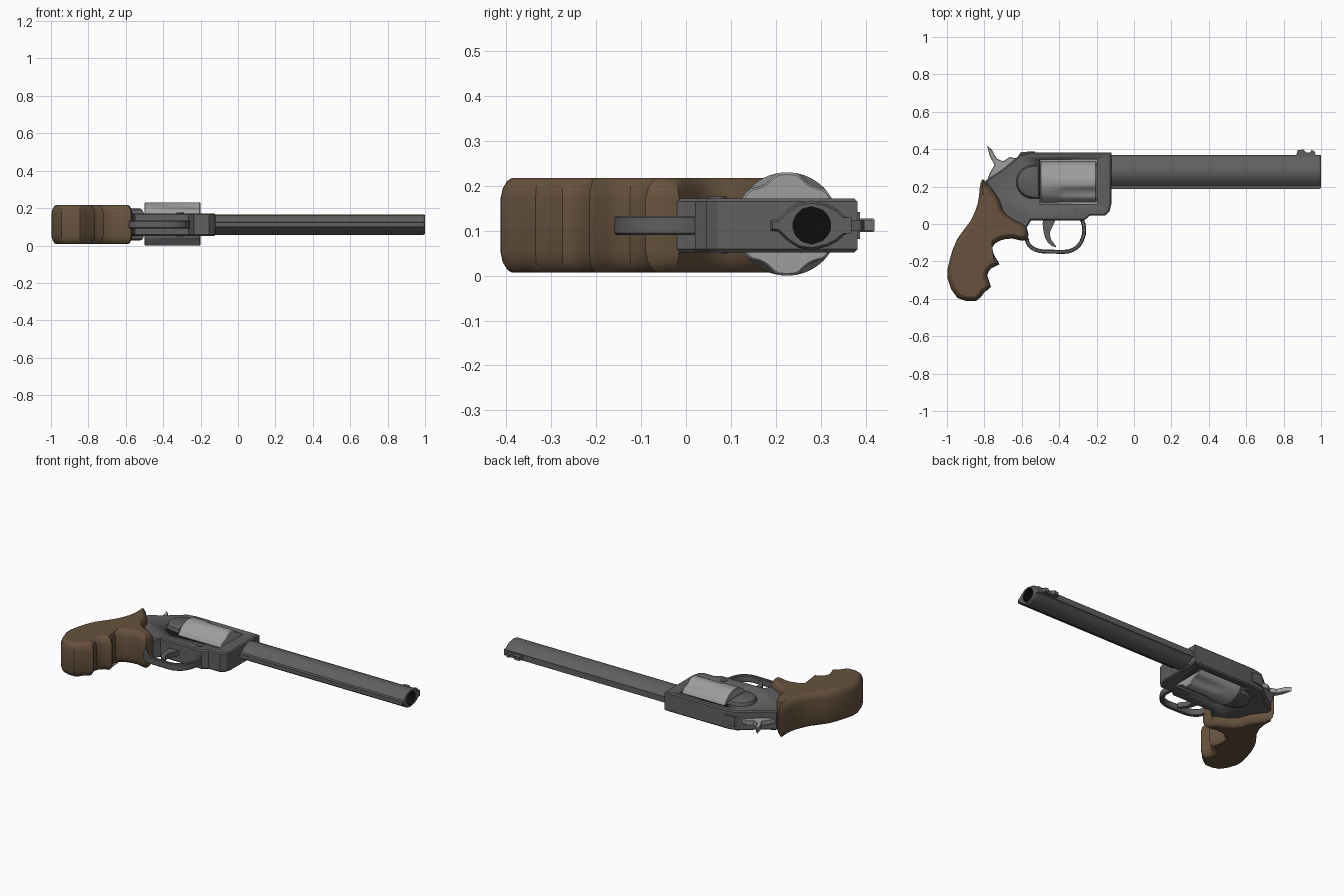
import bpy, bmesh, math
from mathutils import Vector

if "Cube" in bpy.data.objects:
    bpy.data.objects.remove(bpy.data.objects["Cube"])

ZC = 0.112  # mid plane of the whole model


def material(name, r, g, b):
    m = bpy.data.materials.new(name)
    m.diffuse_color = (r, g, b, 1)
    m.use_nodes = True
    m.node_tree.nodes["Principled BSDF"].inputs["Base Color"].default_value = m.diffuse_color
    return m


STEEL = material("dark_steel", 0.115, 0.115, 0.115)
BRIGHT = material("bright_steel", 0.34, 0.34, 0.34)
WOOD = material("brown_wood", 0.135, 0.085, 0.048)
BLACK = material("bore_black", 0.004, 0.004, 0.004)


def loft(name, rings, mats, smooth=30, face_mat=None):
    """Join equal closed rings with quads and cap both ends."""
    bm = bmesh.new()
    vs = [[bm.verts.new(p) for p in ring] for ring in rings]
    n = len(rings[0])
    for k in range(len(vs) - 1):
        for i in range(n):
            j = (i + 1) % n
            f = bm.faces.new((vs[k][i], vs[k][j], vs[k + 1][j], vs[k + 1][i]))
            f.material_index = face_mat[k] if face_mat else 0
    bm.faces.new(vs[0][::-1])
    cap = bm.faces.new(vs[-1])
    cap.material_index = face_mat[-1] if face_mat else 0
    bmesh.ops.recalc_face_normals(bm, faces=bm.faces)
    me = bpy.data.meshes.new(name)
    bm.to_mesh(me)
    bm.free()
    ob = bpy.data.objects.new(name, me)
    bpy.context.collection.objects.link(ob)
    for m in mats:
        me.materials.append(m)
    if smooth:
        bpy.ops.object.select_all(action='DESELECT')
        ob.select_set(True)
        bpy.context.view_layer.objects.active = ob
        bpy.ops.object.shade_smooth_by_angle(angle=math.radians(smooth))
    return ob


def inset(pts, d):
    """Shrink a closed outline by d."""
    n = len(pts)
    area = sum(pts[i][0] * pts[(i + 1) % n][1] - pts[(i + 1) % n][0] * pts[i][1] for i in range(n))
    s = 1 if area > 0 else -1
    out = []
    for i in range(n):
        p = Vector(pts[i])
        a = (p - Vector(pts[i - 1])).normalized()
        b = (Vector(pts[(i + 1) % n]) - p).normalized()
        na, nb = Vector((-a.y, a.x)) * s, Vector((-b.y, b.x)) * s
        m = (na + nb) / max(1 + na.dot(nb), 0.5)
        out.append(p + m * d)
    return out


def slab(name, pts, half, mat, edge=0.0, layers=None, smooth=30):
    """Side-view outline extruded both ways from the mid plane, with stepped edges."""
    layers = layers or ([(edge, half), (0, half - edge)] if edge else [(0, half)])
    steps = [(d, -h) for d, h in layers] + [(d, h) for d, h in reversed(layers)]
    rings = [[(p[0], p[1], ZC + z) for p in inset(pts, d)] for d, z in steps]
    return loft(name, rings, [mat], smooth)


def curve(pts, closed=True, sub=3):
    """Catmull-Rom smoothing of a point list."""
    n, out = len(pts), []
    for i in range(n if closed else n - 1):
        idx = [(i + k) % n if closed else min(max(i + k, 0), n - 1) for k in (-1, 0, 1, 2)]
        a, b, c, d = [Vector(pts[k]) for k in idx]
        for s in range(sub):
            t = s / sub
            out.append(0.5 * (2 * b + (c - a) * t + (2 * a - 5 * b + 4 * c - d) * t * t
                              + (3 * b - a - 3 * c + d) * t ** 3))
    if not closed:
        out.append(Vector(pts[-1]))
    return out


# Grip with finger grooves
grip = [(-.81, .24), (-.77, .20), (-.72, .13), (-.70, .07), (-.65, .025), (-.575, -.015),
        (-.572, -.09), (-.65, -.078), (-.715, -.088), (-.758, -.125), (-.74, -.18),
        (-.72, -.215), (-.76, -.235), (-.785, -.275), (-.765, -.335), (-.80, -.365),
        (-.845, -.412), (-.945, -.395), (-.997, -.29), (-.985, -.19), (-.945, -.08),
        (-.875, .015), (-.835, .11), (-.825, .19)]
slab("grip", curve(grip, sub=2), 0, WOOD,
     layers=[(.025, .105), (.015, .099), (.005, .082), (0, .06)])

# Frame with an open window for the cylinder
frame = [(-.79, .235), (-.70, .295), (-.61, .37), (-.55, .382), (-.12, .382), (-.12, .11),
         (-.13, .07), (-.155, .045), (-.235, .045), (-.265, .02), (-.55, .02),
         (-.58, -.03), (-.66, -.02), (-.75, .06), (-.80, .17)]
body = slab("frame", frame, .06, STEEL, edge=.007, smooth=20)
cutter = slab("window_cutter", [(-.502, .108), (-.198, .108), (-.198, .344), (-.502, .344)],
              .2, STEEL)
cutter.hide_render = True
mod = body.modifiers.new("window", 'BOOLEAN')
mod.operation, mod.solver, mod.object = 'DIFFERENCE', 'EXACT', cutter
bpy.context.view_layer.objects.active = body
bpy.ops.object.modifier_apply(modifier=mod.name)
bpy.data.objects.remove(cutter)

# Rounded recoil shield behind the cylinder
shield = [(-.502, .315)] + [(-.54 + .09 * math.cos(a), .225 + .09 * math.sin(a))
          for a in [math.pi * (.5 + k / 12) for k in range(13)]] + [(-.502, .135)]
slab("recoil_shield", shield, 0, STEEL, layers=[(.025, .086), (.008, .078), (0, .06)])

# Rear sight block
slab("rear_sight", [(-.62, .36), (-.605, .385), (-.53, .388), (-.53, .37)], .03, STEEL)

# Side screw on the frame
screw = [(-.31 + .02 * math.cos(k * math.pi / 8), .07 + .02 * math.sin(k * math.pi / 8))
         for k in range(16)]
slab("frame_screw", screw, .064, STEEL)


# Fluted cylinder
def drum_ring(x, r, flute):
    ring = []
    for k in range(72):
        a = 2 * math.pi * k / 72
        off = (math.degrees(a) + 30) % 60 - 30       # angle from the flute centre
        dip = flute * max(0, 1 - (off / 17) ** 2)
        ring.append((x, .225 + (r - dip) * math.cos(a), .115 + (r - dip) * math.sin(a)))
    return ring


loft("cylinder", [drum_ring(-.5, .112, 0), drum_ring(-.497, .115, 0), drum_ring(-.41, .115, 0),
                  drum_ring(-.37, .115, .012), drum_ring(-.205, .115, .013),
                  drum_ring(-.2, .11, .012)], [BRIGHT])

# Cylinder crane and axle fill the rest of the window
slab("crane", [(-.503, .105), (-.197, .105), (-.197, .345), (-.503, .345)], .04, BRIGHT)

# Barrel: teardrop section around a black bore
half = [(.362, .016), (.352, .022), (.338, .035), (.315, .047), (.28, .055), (.25, .050),
        (.225, .034), (.205, .014), (.188, .012)]
section = half + [(y, -z) for y, z in reversed(half)]


def barrel_ring(x, shrink=0.0):
    return [(x, p[0], ZC + p[1]) for p in inset(section, shrink)]


def bore_ring(x, r=.042):
    angles = [math.atan2(z, y - .28) for y, z in section]
    return [(x, .28 + r * math.cos(a), ZC + r * math.sin(a)) for a in angles]


loft("barrel", [barrel_ring(-.14), barrel_ring(.992), barrel_ring(1.0, .005),
                bore_ring(1.0), bore_ring(.93)], [STEEL, BLACK], 30, [0, 0, 0, 1, 1])

# Top rib and front sight
slab("barrel_rib", [(-.13, .35), (-.13, .368), (1.0, .368), (1.0, .35)], .018, STEEL)
slab("front_sight", [(.865, .36), (.875, .395), (.905, .398), (.92, .382), (.94, .382),
                     (.95, .395), (.965, .39), (.975, .36)], .011, STEEL)

# Trigger guard ribbon
path = curve([(-.575, -.075), (-.56, -.115), (-.51, -.143), (-.43, -.148), (-.35, -.146),
              (-.295, -.115), (-.268, -.055), (-.27, .0), (-.285, .035)], closed=False)
left, right = [], []
for i, p in enumerate(path):
    t = (path[min(i + 1, len(path) - 1)] - path[max(i - 1, 0)]).normalized()
    nrm = Vector((-t.y, t.x)) * .0105
    left.append(p + nrm)
    right.append(p - nrm)
slab("trigger_guard", left + right[::-1], .021, STEEL, edge=.004)

# Trigger
trigger = curve([(-.482, .04), (-.484, -.04), (-.462, -.098), (-.422, -.125), (-.42, -.113),
                 (-.442, -.085), (-.448, -.04), (-.415, .04)], sub=2)
slab("trigger", trigger, .015, STEEL)

# Hammer with thumb spur
hammer = [(-.785, .42), (-.76, .397), (-.735, .35), (-.70, .335), (-.665, .358), (-.62, .35),
          (-.68, .25), (-.785, .232), (-.77, .275), (-.745, .315), (-.77, .36), (-.778, .39)]
slab("hammer", hammer, .015, BRIGHT, edge=.003)
